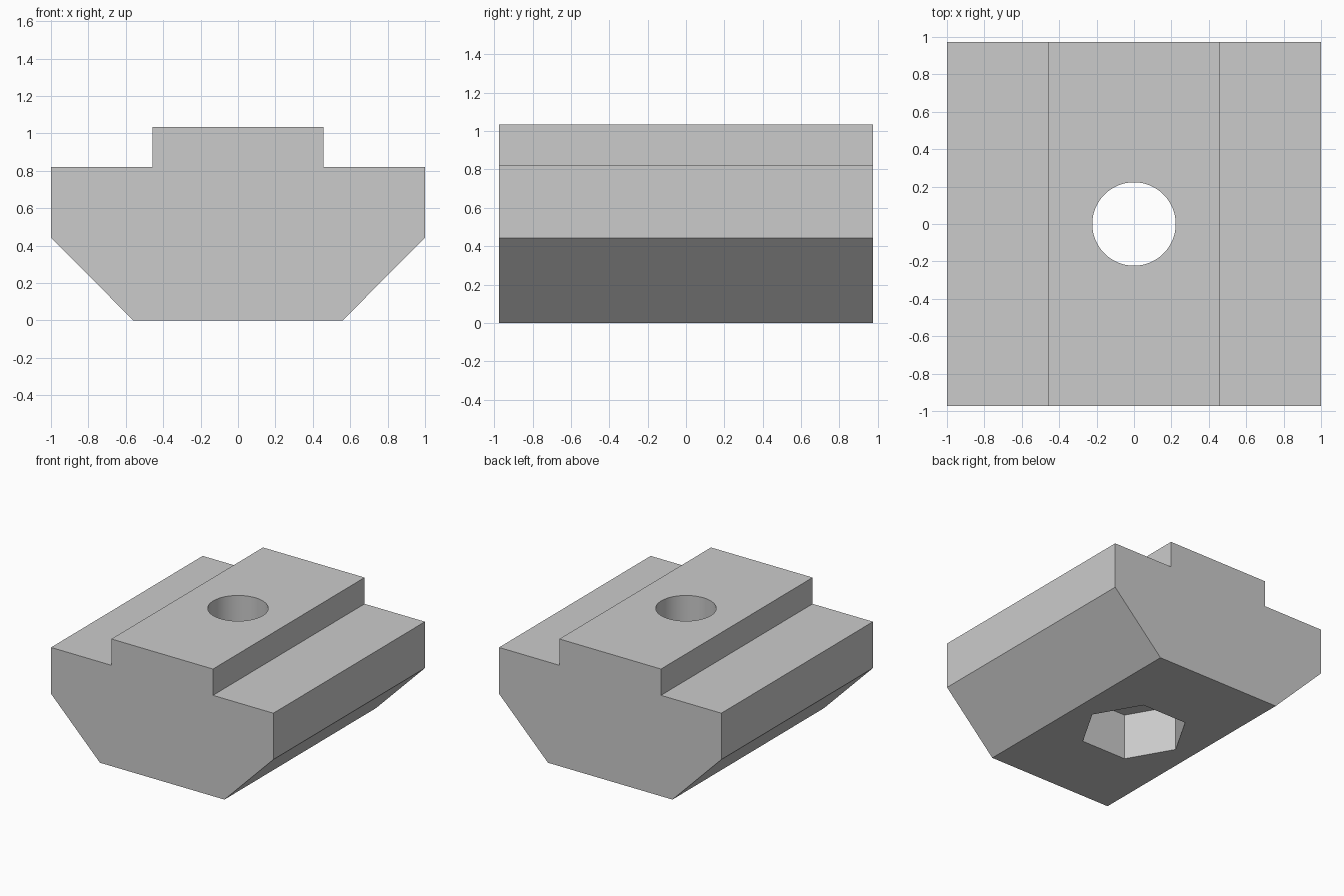
import bpy
import bmesh

cube = bpy.data.objects.get("Cube")
if cube:
    bpy.data.objects.remove(cube, do_unlink=True)

HALF_LENGTH = 0.974
HOLE_RADIUS = 0.223
POCKET_RADIUS = 0.405
POCKET_DEPTH = 0.375

# Single plain metal colour
metal = bpy.data.materials.new("plain_grey_metal")
metal.use_nodes = True
colour = (0.6, 0.6, 0.6, 1)
metal.diffuse_color = colour
metal.node_tree.nodes["Principled BSDF"].inputs["Base Color"].default_value = colour

# Nut body: mirrored half profile, extruded along y
half = [(0.56, 0), (1, 0.443), (1, 0.82), (0.457, 0.82), (0.457, 1.034)]
profile = half + [(-x, z) for x, z in reversed(half)]
bm = bmesh.new()
face = bm.faces.new([bm.verts.new((x, -HALF_LENGTH, z)) for x, z in profile])
ext = bmesh.ops.extrude_face_region(bm, geom=[face])
moved = [v for v in ext["geom"] if isinstance(v, bmesh.types.BMVert)]
bmesh.ops.translate(bm, verts=moved, vec=(0, 2 * HALF_LENGTH, 0))
bmesh.ops.recalc_face_normals(bm, faces=bm.faces)
mesh = bpy.data.meshes.new("slot_nut_body")
bm.to_mesh(mesh)
bm.free()
mesh.materials.append(metal)
body = bpy.data.objects.new("slot_nut_body", mesh)
bpy.context.collection.objects.link(body)


def cut(name, sides, radius, bottom, top, turn=0):
    """Cut a vertical prism out of the body."""
    bpy.ops.mesh.primitive_cylinder_add(
        vertices=sides, radius=radius, depth=top - bottom,
        location=(0, 0, (top + bottom) / 2), rotation=(0, 0, turn))
    cutter = bpy.context.object
    cutter.name = name
    cutter.hide_render = True
    cutter.data.materials.append(metal)
    mod = body.modifiers.new(name, "BOOLEAN")
    mod.operation = "DIFFERENCE"
    mod.solver = "EXACT"
    mod.object = cutter
    bpy.ops.object.select_all(action="DESELECT")
    body.select_set(True)
    bpy.context.view_layer.objects.active = body
    bpy.ops.object.modifier_apply(modifier=name)
    bpy.data.objects.remove(cutter, do_unlink=True)


# Hexagonal pocket underneath (corners along x), then the round through hole
cut("hex_pocket_cutter", 6, POCKET_RADIUS, -0.2, POCKET_DEPTH, 1.5707963)
cut("bolt_hole_cutter", 64, HOLE_RADIUS, -0.2, 1.3)

bpy.ops.object.shade_smooth_by_angle(angle=0.5)
